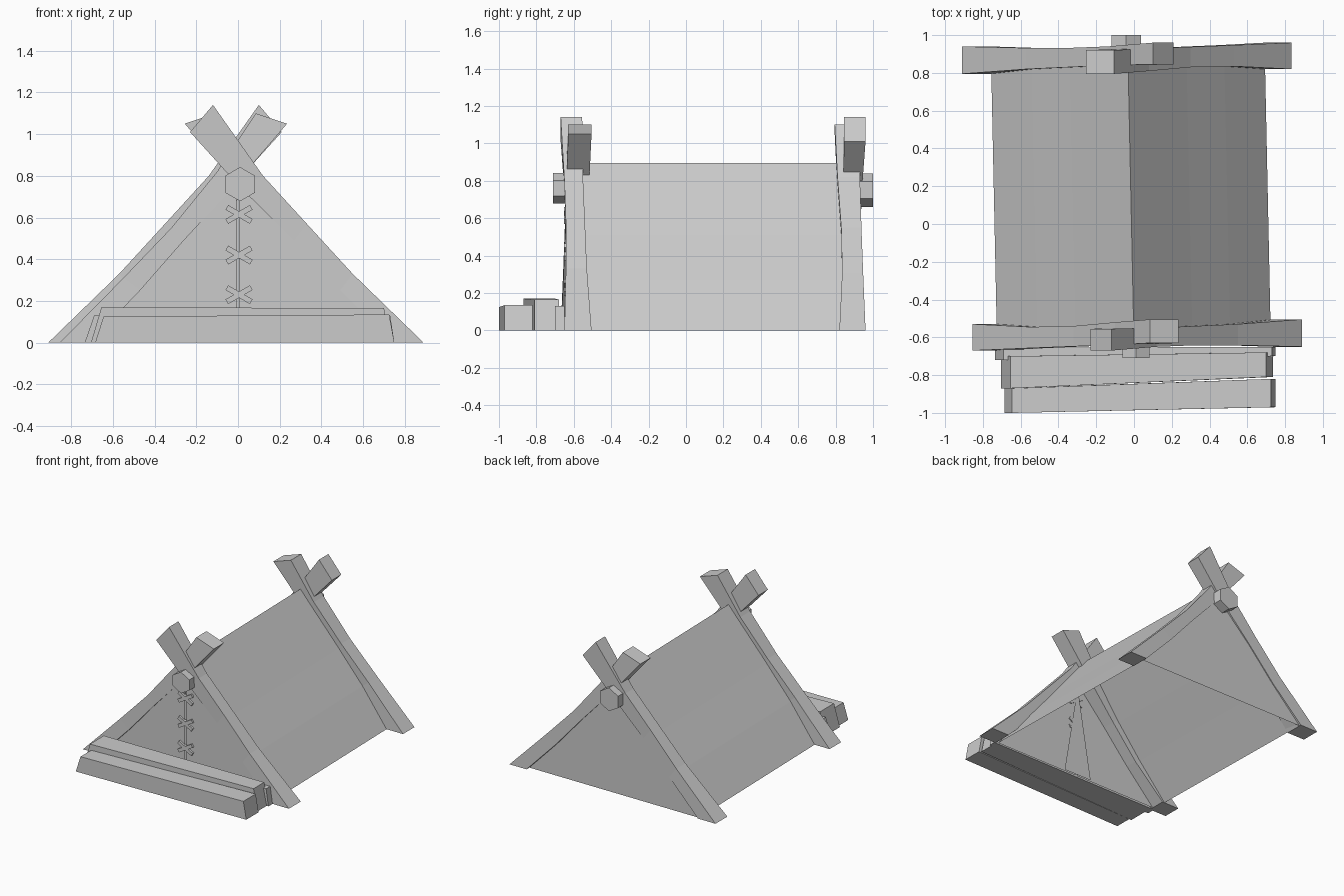
import bpy, math
from mathutils import Vector, Matrix

if "Cube" in bpy.data.objects:
    bpy.data.objects.remove(bpy.data.objects["Cube"])


def make(name, verts, faces):
    me = bpy.data.meshes.new(name)
    me.from_pydata([tuple(v) for v in verts], [], faces)
    me.update()
    ob = bpy.data.objects.new(name, me)
    bpy.context.collection.objects.link(ob)
    return ob


def loft(name, rings):
    """Skin a list of four-point rings and cap both ends."""
    verts = [v for r in rings for v in r]
    n = len(rings)
    faces = [(3, 2, 1, 0), tuple(range(4 * n - 4, 4 * n))]
    for i in range(n - 1):
        for j in range(4):
            k = (j + 1) % 4
            faces.append((4*i + j, 4*i + k, 4*i + 4 + k, 4*i + 4 + j))
    ob = make(name, verts, faces)
    import bmesh
    bm = bmesh.new()
    bm.from_mesh(ob.data)
    bmesh.ops.recalc_face_normals(bm, faces=bm.faces)
    bm.to_mesh(ob.data)
    bm.free()
    return ob


# Crossed poles: outer edge, inner edge, front and rear depth per section
poles = {
    "pole_a": ([(.89, 0), (.55, .33), (.33, .57), (.12, .80), (-.12, 1.14)],
               [(.74, 0), (.49, .25), (.27, .49), (.01, .745), (-.23, 1.01)],
               [-.65, -.642, -.642, -.65, -.67],
               [-.505, -.53, -.54, -.55, -.555]),
    "pole_b": ([(-.855, 0), (-.55, .31), (-.32, .55), (-.10, .82), (.085, 1.10)],
               [(-.71, 0), (-.47, .25), (-.26, .49), (-.03, .74), (.235, 1.05)],
               [-.67, -.657, -.648, -.64, -.63],
               [-.53, -.545, -.54, -.52, -.505]),
}
CX, CY = -.01, .145
for name, (outer, inner, yf, yb) in poles.items():
    for end, s in (("front", 1), ("back", -1)):
        rings = []
        for o, i, f, b in zip(outer, inner, yf, yb):
            ring = [(o[0], f, o[1]), (i[0], f, i[1]), (i[0], b, i[1]), (o[0], b, o[1])]
            if s < 0:  # back pair is the front pair turned half way round
                ring = [(2*CX - x, 2*CY - y, z) for x, y, z in ring]
            rings.append(ring)
        loft(f"{end}_{name}", rings)

# Canvas roof, slightly skewed towards the back
half = [(.725, 0), (.51, .27), (.31, .51), (0, .895)]
section = [(-x, z) for x, z in half] + half[-2::-1]
F, B, SKEW = -.638, .925, -.033
n = len(section)
verts = [(x, F, z) for x, z in section] + [(x + SKEW, B, z) for x, z in section]
make("canvas_roof", verts, [(i, i + n, i + n + 1, i + 1) for i in range(n - 1)])

# Back canvas wall
make("back_canvas", [(x + SKEW, B, z) for x, z in section], [tuple(range(n))[::-1]])

# Front canvas flaps with a narrow slit and a backing strip
for side, s in (("left", -1), ("right", 1)):
    pts = [(s * x, F, z) for x, z in half] + [(s * .006, F, .70), (s * .006, F, 0)]
    f = tuple(range(len(pts)))
    make(f"{side}_front_flap", pts, [f if s < 0 else f[::-1]])
make("flap_backing", [(-.12, F + .015, 0), (.12, F + .015, 0), (0, F + .015, .72)], [(0, 1, 2)])


# Crossed lacing on the front flaps
def box(name, loc, size, rot_y=0):
    bpy.ops.mesh.primitive_cube_add(size=1, location=loc, rotation=(0, rot_y, 0))
    ob = bpy.context.object
    ob.name = name
    ob.scale = size


for i, z in enumerate((.23, .42, .615)):
    for s in (-1, 1):
        box(f"lacing_{i}_{s}", (.005, F - .004, z), (.135, .022, .026), s * math.radians(30))

# Six-sided ridge pole ends
for name, x, y0, y1, z, r in (("front_ridge_end", .01, -.71, -.60, .76, .082),
                              ("back_ridge_end", -.042, .88, 1.0, .75, .09)):
    bpy.ops.mesh.primitive_cylinder_add(vertices=6, radius=r, depth=y1 - y0,
                                        location=(x, (y0 + y1) / 2, z),
                                        rotation=(math.pi / 2, 0, 0))
    bpy.context.object.name = name

# Doorstep planks: left and right end as x bottom, x top, y front, y back, height
planks = {
    "front_plank": ((-.685, -.645, -1.0, -.87, .125), (.75, .725, -.97, -.82, .135)),
    "middle_plank": ((-.705, -.655, -.87, -.70, .17), (.735, .70, -.81, -.68, .165)),
    "rear_plank": ((-.735, -.69, -.72, -.655, .13), (.75, .73, -.70, -.65, .13)),
}
for name, ends in planks.items():
    loft(name, [[(xb, yf, 0), (xb, yb, 0), (xt, yb, h), (xt, yf, h)]
                for xb, xt, yf, yb, h in ends])
